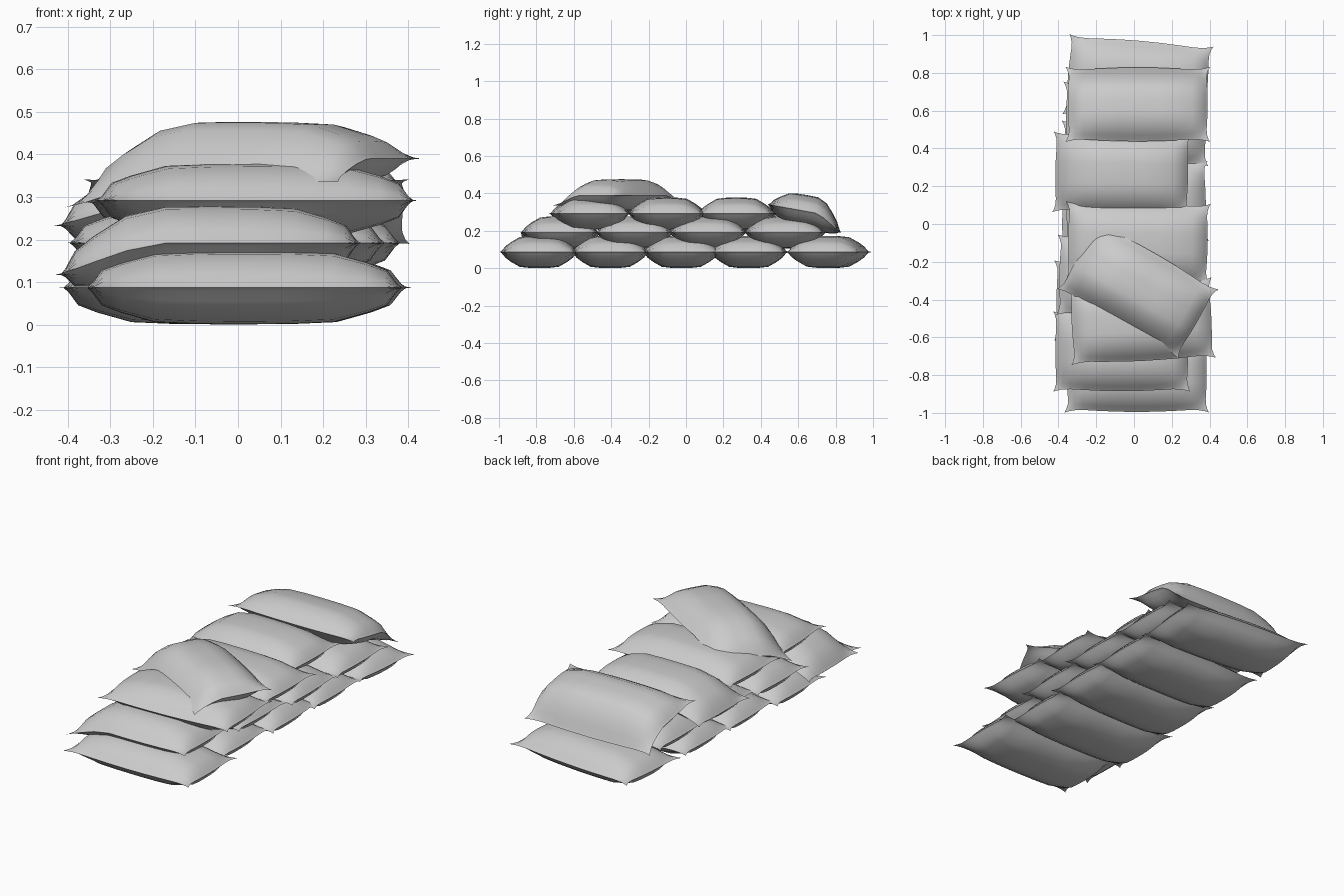
import bpy, bmesh
from math import radians, copysign
from mathutils import Matrix

if "Cube" in bpy.data.objects:
    bpy.data.objects.remove(bpy.data.objects["Cube"])

# half profiles of a filled bag: (distance from centre, relative thickness)
LONG = [(0, 1), (.11, .99), (.21, .94), (.29, .68), (.335, .48), (.358, .12), (.37, .03)]
WIDE = [(0, 1), (.055, .99), (.105, .92), (.15, .62), (.18, .36), (.200, .08), (.21, .03)]


def full(p):
    return [(-d, h) for d, h in p[:0:-1]] + p


def droop(d, start, end, amount):
    t = max(0, (d - start) / (end - start))
    return amount * t ** 1.4


def bag(name, x, y, z, rot=0, tilt=0, left=0, right=0, front=0, back=0, sx=1, sy=1):
    """Pillow-like bag; left/right/front/back are the sag of each edge."""
    bm = bmesh.new()
    us, vs = full(LONG), full(WIDE)
    nu, nv = len(us), len(vs)
    for side in (1, -1):
        rows = []
        for i, (u, hu) in enumerate(us):
            row = []
            for j, (v, hv) in enumerate(vs):
                a, b = abs(u) / .37, abs(v) / .21
                # edges bulge in the middle, with pinched ears at the corners
                ear = (a * b) ** 12
                px = u * (1 - .03 * b ** 2 * a) + copysign(.024 * ear, u)
                py = v * (1 - .09 * a ** 2 * b) + copysign(.022 * ear, v)
                rim = i in (0, nu - 1) or j in (0, nv - 1)
                h = 0 if rim else .086 * hu * hv
                sag = (droop(-u, .12, .37, left) + droop(u, .12, .37, right)
                       + droop(-v, .05, .21, front) + droop(v, .05, .21, back))
                row.append(bm.verts.new((px * sx, py * sy, side * h - sag)))
            rows.append(row)
        for i in range(nu - 1):
            for j in range(nv - 1):
                f = [rows[i][j], rows[i + 1][j], rows[i + 1][j + 1], rows[i][j + 1]]
                bm.faces.new(f if side > 0 else f[::-1])
    # close the seam: only rim vertices coincide
    bmesh.ops.remove_doubles(bm, verts=[v for v in bm.verts if v.is_boundary], dist=.0001)
    bm.transform(Matrix.Translation((x, y, z)) @ Matrix.Rotation(radians(rot), 4, 'Z')
                 @ Matrix.Rotation(radians(tilt), 4, 'X'))
    me = bpy.data.meshes.new(name)
    bm.to_mesh(me)
    bm.free()
    ob = bpy.data.objects.new(name, me)
    bpy.context.collection.objects.link(ob)
    bpy.ops.object.select_all(action='DESELECT')
    ob.select_set(True)
    bpy.context.view_layer.objects.active = ob
    bpy.ops.object.shade_smooth_by_angle(angle=radians(70))


# bottom layer
for k, (x, y, r) in enumerate([(.015, -.785, 0), (-.04, -.405, 0), (-.01, -.025, 1),
                               (.0, .335, 0), (.02, .76, -5)]):
    bag(f"bottom_bag_{k + 1}", x, y, .087, r)

# second layer, first bag sags to the left
bag("second_bag_1", -.065, -.675, .192, left=.075, sx=.95)
bag("second_bag_2", -.025, -.275, .192, -1)
bag("second_bag_3", .01, .115, .192, 1)
bag("second_bag_4", .01, .53, .192, 0, sy=1.05)

# third layer, last bag slumps over the back
bag("third_bag_1", .04, -.515, .292, 3)
bag("third_bag_2", .02, -.10, .292, -1)
bag("third_bag_3", -.065, .27, .292, -1, left=.06, sx=.95)
bag("third_bag_4", .02, .64, .305, 0, tilt=-10, back=.08, sy=.98)

# loose bag on top, laid askew
bag("top_bag", .02, -.345, .39, -30, left=.06, front=.055, sx=.97)
